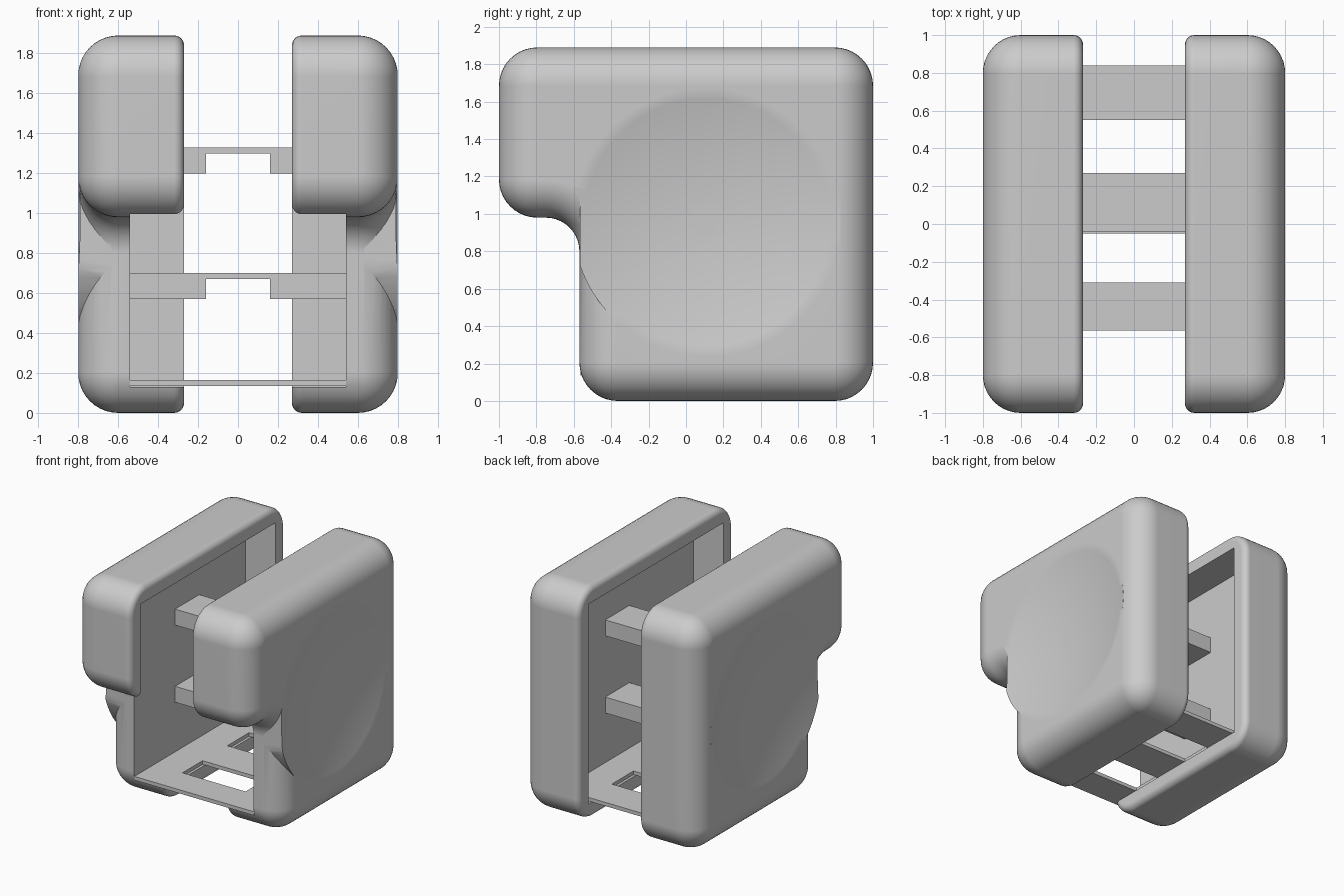
import bpy, bmesh
from math import sin, cos, radians, pi

cube = bpy.data.objects.get("Cube")
if cube:
    bpy.data.objects.remove(cube, do_unlink=True)

grey = bpy.data.materials.new("grey")
grey.use_nodes = True
grey.diffuse_color = (0.6, 0.6, 0.6, 1)
grey.node_tree.nodes["Principled BSDF"].inputs["Base Color"].default_value = (0.6, 0.6, 0.6, 1)


def loft(name, rings):
    """Solid through equal-length rings of points, closed with end caps."""
    bm = bmesh.new()
    loops = [[bm.verts.new(p) for p in ring] for ring in rings]
    n = len(loops[0])
    for a, b in zip(loops, loops[1:]):
        for i in range(n):
            j = (i + 1) % n
            bm.faces.new((a[i], a[j], b[j], b[i]))
    bm.faces.new(loops[0][::-1])
    bm.faces.new(loops[-1])
    bmesh.ops.recalc_face_normals(bm, faces=bm.faces)
    mesh = bpy.data.meshes.new(name)
    bm.to_mesh(mesh)
    bm.free()
    mesh.materials.append(grey)
    obj = bpy.data.objects.new(name, mesh)
    bpy.context.collection.objects.link(obj)
    return obj


def box(name, x, y, z):
    corners = [(x[0], y[0]), (x[1], y[0]), (x[1], y[1]), (x[0], y[1])]
    return loft(name, [[(*c, h) for c in corners] for h in z])


def apply(obj, kind, **settings):
    bpy.context.view_layer.objects.active = obj
    mod = obj.modifiers.new(kind.lower(), kind)
    for key, value in settings.items():
        setattr(mod, key, value)
    bpy.ops.object.modifier_apply(modifier=mod.name)


def combine(obj, tool, operation):
    tool.hide_render = True
    apply(obj, "BOOLEAN", object=tool, operation=operation, solver="EXACT")
    bpy.data.objects.remove(tool, do_unlink=True)


# Side outline: arc centre y, z, radius, start angle, turn
R = 0.205
CORNERS = [
    (-0.57 + R, R, R, 180, 90),
    (1 - R, R, R, 270, 90),
    (1 - R, 1.89 - R, R, 0, 90),
    (R - 1, 1.89 - R, R, 90, 90),
    (R - 1, 0.98 + R, R, 180, 90),
    (-0.75, 0.80, 0.18, 90, -90),
]
STEPS = 10


def outline(x, inset):
    points = []
    for y, z, r, start, turn in CORNERS:
        rad = r - inset if turn > 0 else r + inset
        for i in range(STEPS + 1):
            a = radians(start + turn * i / STEPS)
            points.append((x, y + rad * cos(a), z + rad * sin(a)))
    return points


# Pod: tight rounding on the inner edge, wide rounding on the outer edge
INNER, OUTER = 0.27, 0.80
rings = []
for i in range(7):
    a = pi / 2 * i / 6
    rings.append(outline(INNER + 0.05 * (1 - sin(a)), 0.05 * (1 - cos(a))))
rings.reverse()
rings = rings[::-1] if rings[0][0][0] > rings[-1][0][0] else rings
rings.sort(key=lambda ring: ring[0][0])
# rebuild the inner edge so the inset grows towards the inner face
rings = []
for i in range(7):
    a = pi / 2 * i / 6
    rings.append(outline(INNER + 0.05 * (1 - cos(a)), 0.05 * (1 - sin(a))))
for i in range(11):
    a = pi / 2 * i / 10
    rings.append(outline(OUTER - 0.2 * (1 - sin(a)), 0.2 * (1 - cos(a))))
pods = loft("side_pods", rings)

# Round boss on the outer face, trimmed flush with the recessed front
CY, CZ, DISH, DEPTH, SEG = 0.11, 0.955, 0.72, 0.08, 96


def circle(x, r, front=-9):
    return [(x, max(front, CY + r * cos(2 * pi * i / SEG)), CZ + r * sin(2 * pi * i / SEG))
            for i in range(SEG)]


boss = loft("boss", [circle(x, DISH - 0.005, -0.568) for x in (0.57, 0.82)])
combine(pods, boss, "UNION")

# Shallow dish pressed into the boss
radii = [DISH * k / 12 for k in range(1, 13)] + [DISH * 1.03]
bowl = [circle(OUTER - DEPTH * (1 - (r / DISH) ** 2), r) for r in radii]
combine(pods, loft("dish_cutter", bowl + [circle(0.9, DISH * 1.03)]), "DIFFERENCE")

# Hollow inside, open towards the middle and through the front recess
combine(pods, box("cavity_cutter", (0.1, 0.54), (-0.87, 0.87), (0.13, 1.76)), "DIFFERENCE")

# Mirrored pair with smooth roundings and sharp edges
apply(pods, "MIRROR", use_mirror_merge=False)
bpy.ops.object.select_all(action="DESELECT")
pods.select_set(True)
bpy.context.view_layer.objects.active = pods
bpy.ops.object.shade_smooth_by_angle(angle=radians(30))
pods.modifiers.new("weighted_normals", "WEIGHTED_NORMAL").keep_sharp = True

# Slotted floor plate
plate = box("floor_plate", (-0.54, 0.54), (-0.565, 0.84), (0.135, 0.165))
for slot in ((-0.31, -0.05), (0.27, 0.55)):
    combine(plate, box("slot_cutter", (-0.285, 0.285), slot, (0.1, 0.2)), "DIFFERENCE")

# Cross bars, thinned underneath in the middle
for name, top in (("lower_bar", 0.70), ("upper_bar", 1.33)):
    low, thin = top - 0.13, top - 0.03
    profile = [(-0.54, top), (-0.54, low), (-0.16, low), (-0.16, thin),
               (0.16, thin), (0.16, low), (0.54, low), (0.54, top)]
    loft(name, [[(x, y, z) for x, z in profile] for y in (-0.04, 0.27)])
